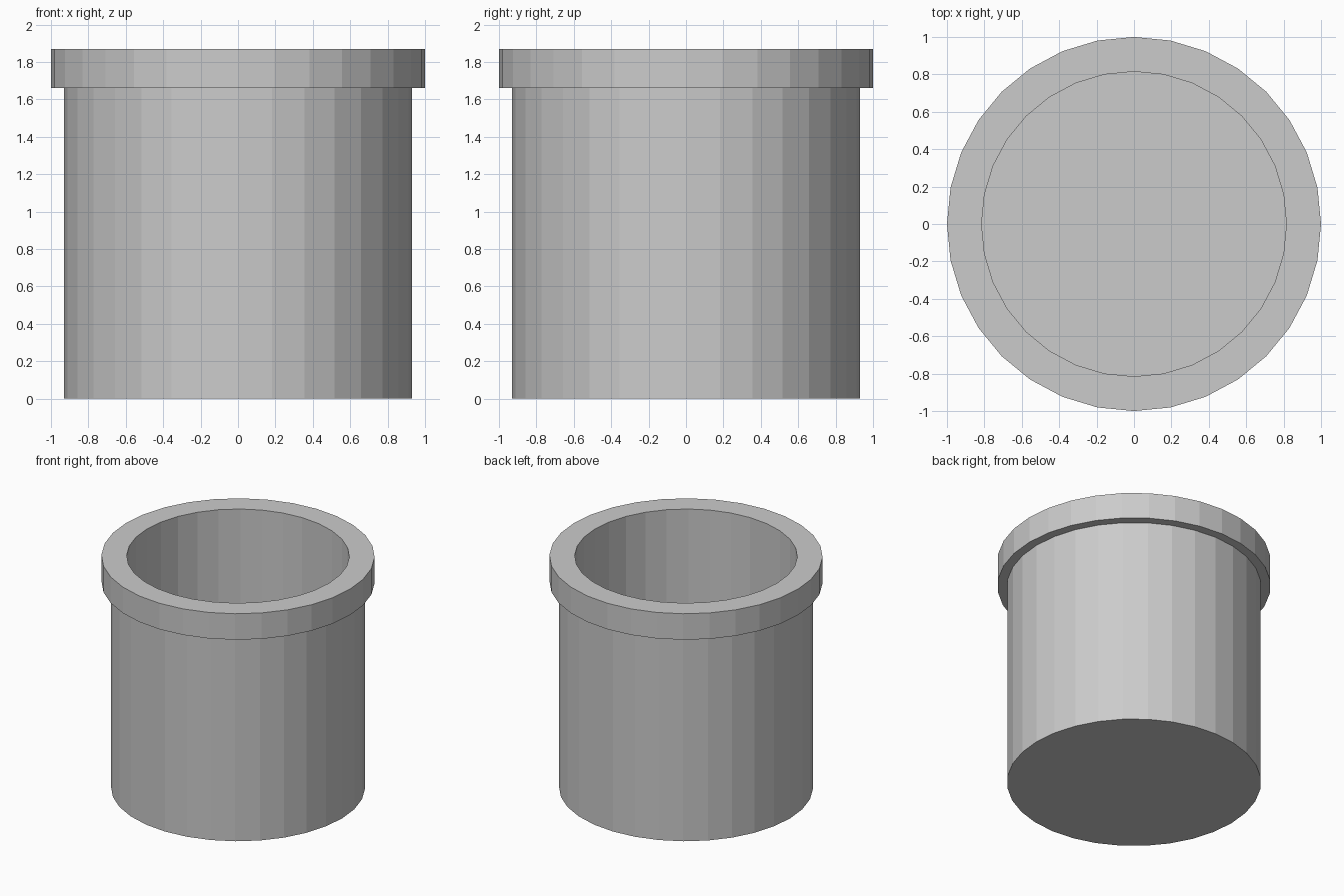
import bpy, bmesh
from math import cos, sin, tau

if "Cube" in bpy.data.objects:
    bpy.data.objects.remove(bpy.data.objects["Cube"])

SIDES = 32

# Half cross-section (radius, height): base, body, overhanging rim, inner wall, inner floor
PROFILE = [(0.93, 0.0), (0.93, 1.66), (1.0, 1.66), (1.0, 1.87),
           (0.93, 1.87), (0.815, 1.87), (0.815, 0.115)]


def lathe(name, profile, sides):
    """Turn a profile around z and cap both ends."""
    bm = bmesh.new()
    rings = [[bm.verts.new((r * cos(tau * i / sides), r * sin(tau * i / sides), z))
              for i in range(sides)] for r, z in profile]
    for a, b in zip(rings, rings[1:]):
        for i in range(sides):
            j = (i + 1) % sides
            bm.faces.new((a[i], a[j], b[j], b[i]))
    bm.faces.new(rings[0][::-1])
    bm.faces.new(rings[-1])
    bmesh.ops.recalc_face_normals(bm, faces=bm.faces)
    mesh = bpy.data.meshes.new(name)
    bm.to_mesh(mesh)
    bm.free()
    obj = bpy.data.objects.new(name, mesh)
    bpy.context.collection.objects.link(obj)
    return obj


# Hollow pot with rim
lathe("pot", PROFILE, SIDES)
